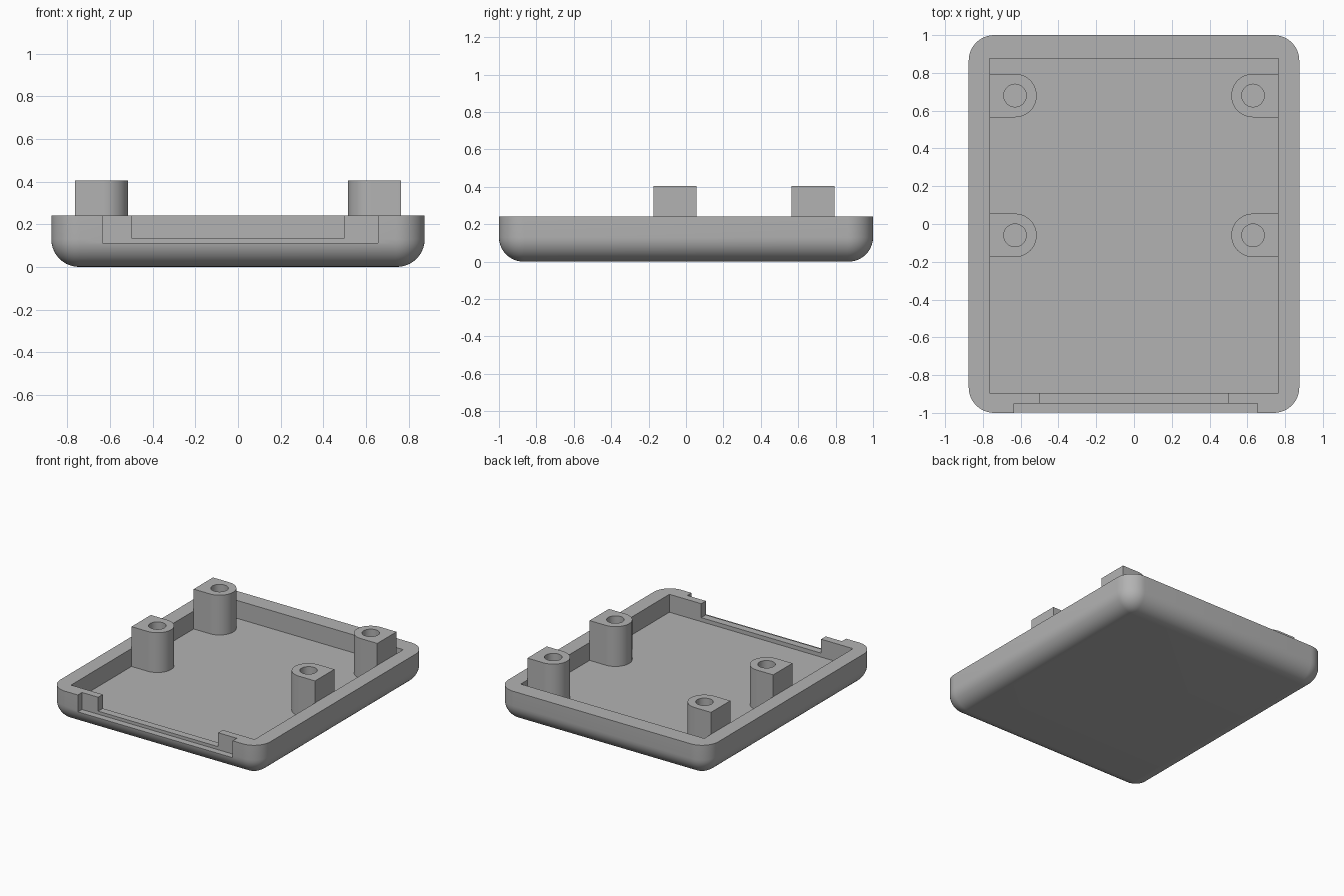
import bpy, bmesh, math

if "Cube" in bpy.data.objects:
    bpy.data.objects.remove(bpy.data.objects["Cube"], do_unlink=True)

grey = bpy.data.materials.new("plain grey")
grey.use_nodes = True
grey.diffuse_color = (0.45, 0.45, 0.45, 1)
grey.node_tree.nodes["Principled BSDF"].inputs["Base Color"].default_value = (0.45, 0.45, 0.45, 1)

HALF_X, HALF_Y, RIM = 0.875, 1.0, 0.24
FLOOR = 0.105
FILLET, CORNER = 0.13, 0.135
INNER_X = 0.765
POST_TOP, POST_R = 0.405, 0.115


def loft(name, rings):
    """Solid skinned through a stack of equal-length rings, capped at both ends."""
    bm = bmesh.new()
    loops = [[bm.verts.new(p) for p in ring] for ring in rings]
    n = len(loops[0])
    for low, high in zip(loops, loops[1:]):
        for i in range(n):
            j = (i + 1) % n
            bm.faces.new((low[i], low[j], high[j], high[i]))
    bm.faces.new(loops[0][::-1])
    bm.faces.new(loops[-1])
    bmesh.ops.recalc_face_normals(bm, faces=bm.faces)
    mesh = bpy.data.meshes.new(name)
    bm.to_mesh(mesh)
    bm.free()
    mesh.materials.append(grey)
    obj = bpy.data.objects.new(name, mesh)
    bpy.context.collection.objects.link(obj)
    return obj


def prism(name, outline, z0, z1):
    return loft(name, [[(x, y, z) for x, y in outline] for z in (z0, z1)])


def box(name, x0, x1, y0, y1, z0, z1):
    return prism(name, [(x0, y0), (x1, y0), (x1, y1), (x0, y1)], z0, z1)


def arc(cx, cy, r, start, end, steps):
    angles = [math.radians(start + (end - start) * i / steps) for i in range(steps + 1)]
    return [(cx + r * math.cos(a), cy + r * math.sin(a)) for a in angles]


def rounded_rect(inset, z):
    """Body outline shrunk by inset at height z."""
    cx, cy, r = HALF_X - CORNER, HALF_Y - CORNER, CORNER - inset
    points = []
    for k, (sx, sy) in enumerate([(1, 1), (-1, 1), (-1, -1), (1, -1)]):
        points += arc(sx * cx, sy * cy, r, 90 * k, 90 * k + 90, 12)
    return [(x, y, z) for x, y in points]


def select_only(obj):
    bpy.ops.object.select_all(action='DESELECT')
    obj.select_set(True)
    bpy.context.view_layer.objects.active = obj


def carve(obj, cutters):
    """Subtract the cutters, then discard them."""
    select_only(obj)
    for cutter in cutters:
        cutter.hide_render = True
        mod = obj.modifiers.new("cut", 'BOOLEAN')
        mod.operation = 'DIFFERENCE'
        mod.solver = 'EXACT'
        mod.object = cutter
        bpy.ops.object.modifier_apply(modifier=mod.name)
        bpy.data.objects.remove(cutter, do_unlink=True)
    bpy.ops.object.shade_smooth_by_angle(angle=math.radians(30))


# Tray body with a rounded underside
rings = []
for step in range(11):
    a = math.radians(9 * step)
    rings.append(rounded_rect(FILLET * (1 - math.sin(a)), FILLET * (1 - math.cos(a))))
rings.append(rounded_rect(0, RIM))
tray = loft("tray", rings)

# Cavity, then the stepped opening in the front wall
carve(tray, [
    box("cavity_cutter", -INNER_X, INNER_X, -0.895, 0.875, FLOOR, 1),
    box("outer_notch_cutter", -0.635, 0.655, -1.2, -0.95, 0.112, 1),
    box("inner_notch_cutter", -0.5, 0.5, -1.1, -0.85, 0.135, 1),
])

# Screw posts against the side walls, each with a blind hole
for side, side_name in ((1, "left"), (-1, "right")):
    for cy, row in ((0.68, "back"), (-0.06, "middle")):
        cx = 0.63
        outline = [(INNER_X, cy + POST_R)] + arc(cx, cy, POST_R, 90, 270, 24) + [(INNER_X, cy - POST_R)]
        post = prism(f"{row}_{side_name}_post", [(side * x, y) for x, y in outline],
                     FLOOR - 0.01, POST_TOP)
        hole = prism("hole_cutter", arc(side * cx, cy, 0.06, 0, 360, 32)[:-1], FLOOR, 1)
        carve(post, [hole])
